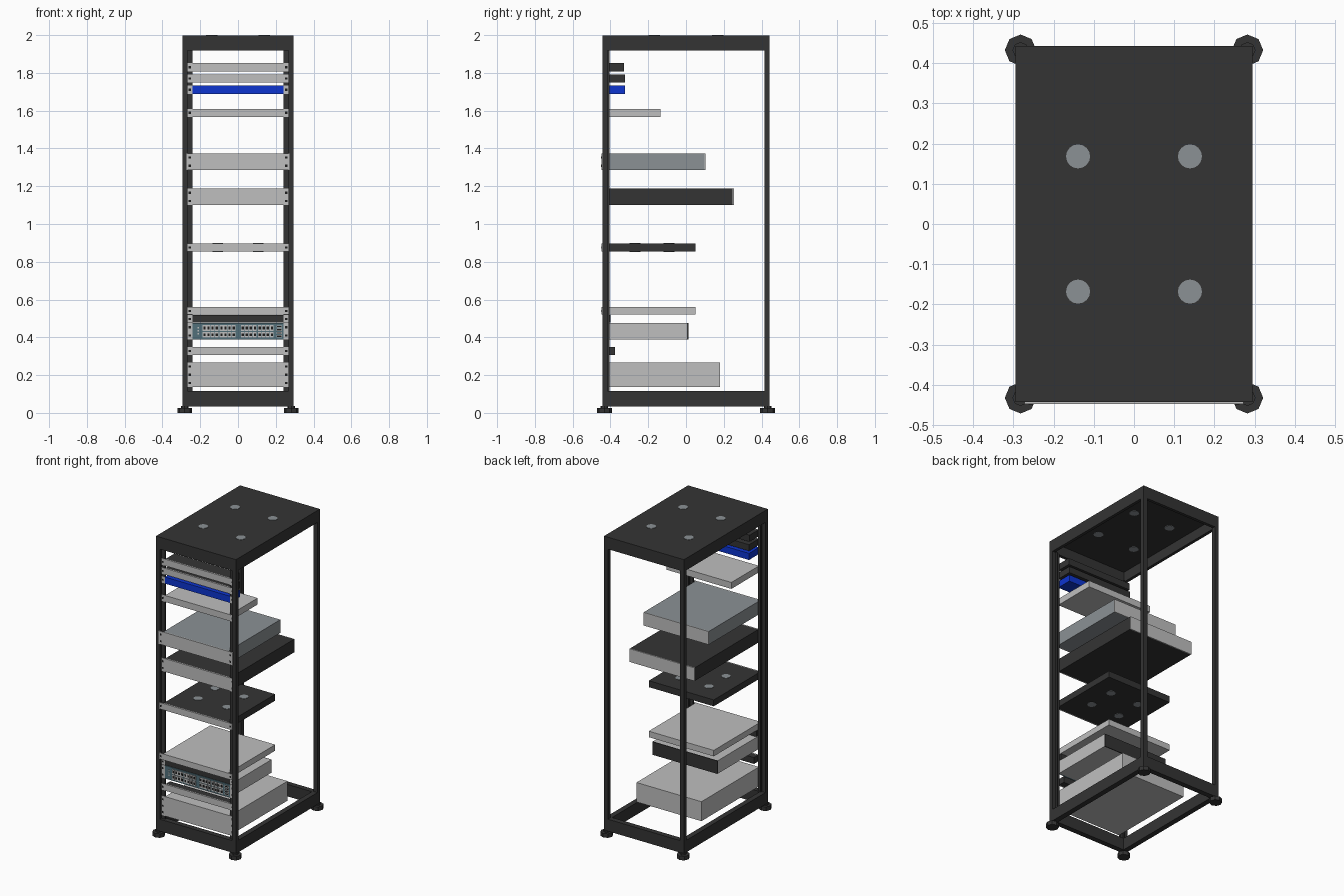
import bpy, bmesh, math
from mathutils import Matrix, Vector

if "Cube" in bpy.data.objects:
    bpy.data.objects.remove(bpy.data.objects["Cube"])


def material(name, rgb):
    m = bpy.data.materials.new(name)
    m.diffuse_color = (*rgb, 1)
    m.use_nodes = True
    m.node_tree.nodes["Principled BSDF"].inputs["Base Color"].default_value = m.diffuse_color
    return m


DARK = material("charcoal", (0.034, 0.034, 0.034))
LIGHT = material("light grey", (0.52, 0.52, 0.52))
STEEL = material("steel grey", (0.26, 0.285, 0.30))
BLUE = material("blue", (0.004, 0.035, 0.63))
TEAL = material("slate teal", (0.085, 0.16, 0.195))
BLACK = material("black", (0.012, 0.012, 0.012))


def build(name, mats, boxes=(), discs=()):
    """One object from boxes (x0,x1,y0,y1,z0,z1,slot) and discs (x,y,z0,z1,r,sides,slot)."""
    bm = bmesh.new()
    for x0, x1, y0, y1, z0, z1, slot in boxes:
        mat = (Matrix.Translation(((x0 + x1) / 2, (y0 + y1) / 2, (z0 + z1) / 2))
               @ Matrix.Diagonal((x1 - x0, y1 - y0, z1 - z0, 1)))
        verts = bmesh.ops.create_cube(bm, size=1, matrix=mat)["verts"]
        for f in {f for v in verts for f in v.link_faces}:
            f.material_index = slot
    for x, y, z0, z1, r, sides, slot in discs:
        verts = bmesh.ops.create_cone(
            bm, cap_ends=True, segments=sides, radius1=r, radius2=r, depth=z1 - z0,
            matrix=Matrix.Translation((x, y, (z0 + z1) / 2)))["verts"]
        for f in {f for v in verts for f in v.link_faces}:
            f.material_index = slot
    me = bpy.data.meshes.new(name)
    bm.to_mesh(me)
    bm.free()
    for m in mats:
        me.materials.append(m)
    ob = bpy.data.objects.new(name, me)
    bpy.context.collection.objects.link(ob)
    return ob


W, D = 0.295, 0.443          # half width and half depth of the cabinet
SIGNS = [(sx, sy) for sx in (-1, 1) for sy in (-1, 1)]


def ring(z0, z1, t):
    """Four walls of a rectangular rim."""
    return [(-W, W, -D, -D + t, z0, z1, 0), (-W, W, D - t, D, z0, z1, 0),
            (-W, -W + t, -D + t, D - t, z0, z1, 0), (W - t, W, -D + t, D - t, z0, z1, 0)]


# Cabinet frame: hollow top cap, open base, posts and front mounting rails
build("top_cap", [DARK, STEEL],
      ring(1.918, 1.985, 0.02) + [(-W, W, -D, D, 1.985, 1.998, 0)],
      [(sx * 0.139, sy * 0.168, 1.983, 2.0, 0.03, 16, 1) for sx, sy in SIGNS])
build("base_frame", [DARK], ring(0.035, 0.115, 0.035))
posts = []
for sx, sy in SIGNS:
    xs = sorted((sx * W, sx * (W - 0.028)))
    ys = sorted((sy * D, sy * (D - 0.028)))
    posts.append((*xs, *ys, 0.115, 1.918, 0))
build("corner_posts", [DARK], posts)
rails = []
for s in (-1, 1):
    rails.append((*sorted((s * 0.27, s * 0.24)), -0.425, -0.415, 0.115, 1.918, 0))
    rails.append((*sorted((s * 0.27, s * 0.262)), -0.425, -0.405, 0.115, 1.918, 0))
build("mounting_rails", [DARK], rails)

# Feet: faceted pad and threaded stem under each corner
for i, (sx, sy) in enumerate(SIGNS):
    x, y = sx * 0.282, sy * 0.432
    build(f"foot_{i + 1}", [DARK], [],
          [(x, y, 0.0, 0.027, 0.039, 8, 0), (x, y, 0.027, 0.037, 0.02, 8, 0)])


def unit(name, z0, z1, back, body, face=LIGHT, rear=None, front=-0.427, ear=0.268):
    """Rack unit: body, face plate, perforated ears and optional rear plate."""
    mats = [body, face, LIGHT, BLACK, rear or body]
    end = back - 0.006 if rear else back
    boxes = [(-0.24, 0.24, front + 0.008, end, z0, z1, 0),
             (-0.24, 0.24, front, front + 0.008, z0, z1, 1)]
    if rear:
        boxes.append((-0.24, 0.24, end, back, z0, z1, 4))
    rows = max(1, round((z1 - z0) / 0.044))
    step = (z1 - z0) / rows
    for s in (-1, 1):
        boxes.append((*sorted((s * ear, s * 0.24)), front, front + 0.006, z0, z1, 2))
        for r in range(rows):
            z, x = z0 + (r + 0.5) * step, s * 0.256
            boxes.append((x - 0.006, x + 0.006, front - 0.001, front + 0.002,
                          z - 0.006, z + 0.006, 3))
    return build(name, mats, boxes)


# Equipment from top to bottom
unit("upper_panel", 1.808, 1.852, -0.328, DARK)
unit("second_panel", 1.749, 1.791, -0.322, DARK)
unit("blue_unit", 1.689, 1.733, -0.322, BLUE, BLUE)
unit("shallow_unit", 1.567, 1.61, -0.136, LIGHT)
unit("steel_unit", 1.286, 1.374, 0.104, STEEL, rear=LIGHT, front=-0.448, ear=0.272)
unit("deep_unit", 1.10, 1.188, 0.253, DARK, rear=LIGHT)
unit("shelf", 0.854, 0.897, 0.05, DARK, front=-0.448)
build("shelf_discs", [STEEL], [],
      [(sx * 0.107, -0.18 + sy * 0.09, 0.852, 0.899, 0.028, 16, 0) for sx, sy in SIGNS])
unit("slim_unit", 0.52, 0.56, 0.05, LIGHT, front=-0.448)
unit("cable_panel", 0.478, 0.517, -0.40, DARK, DARK)
unit("network_switch", 0.388, 0.475, 0.012, LIGHT, TEAL, rear=DARK)
unit("lower_panel", 0.307, 0.349, -0.375, DARK)
unit("power_unit", 0.137, 0.267, 0.18, LIGHT)

# Switch ports: two pale blocks with rows of dark sockets, plus end slots
ports, y = [], -0.427
for x0 in (-0.187, 0.015):
    for bank in range(2):
        for row in range(2):
            for col in range(4):
                x = x0 + bank * 0.09 + col * 0.0215
                z = 0.398 + row * 0.036
                ports.append((x, x + 0.0195, y - 0.003, y, z, z + 0.031, 0))
                ports.append((x + 0.004, x + 0.0155, y - 0.004, y, z + 0.008, z + 0.023, 1))
for row in range(4):
    z = 0.40 + row * 0.017
    ports.append((0.203, 0.234, y - 0.003, y, z, z + 0.012, 0))
    ports.append((0.207, 0.230, y - 0.004, y, z + 0.003, z + 0.009, 1))
for row in range(3):
    z = 0.415 + row * 0.016
    ports.append((-0.214, -0.206, y - 0.003, y, z, z + 0.008, 0))
build("switch_ports", [LIGHT, BLACK], ports)
